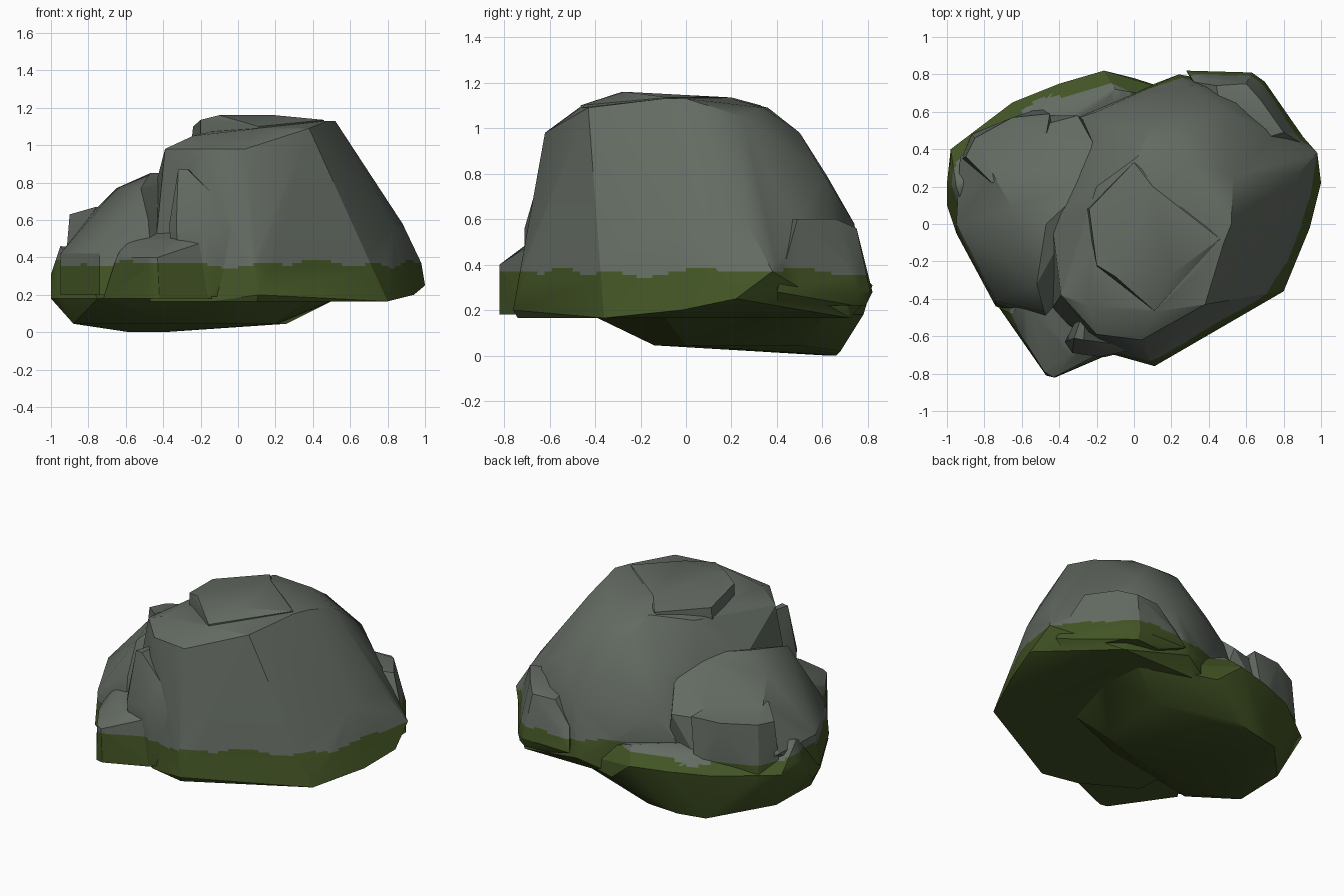
import bpy, bmesh, math

if "Cube" in bpy.data.objects:
    bpy.data.objects.remove(bpy.data.objects["Cube"])


def material(name, rgb):
    m = bpy.data.materials.new(name)
    m.diffuse_color = (*rgb, 1)
    m.use_nodes = True
    m.node_tree.nodes["Principled BSDF"].inputs["Base Color"].default_value = m.diffuse_color
    return m


def chunk(name, sections):
    """Convex piece of stone wrapped round flat cross-sections {height: outline}."""
    bm = bmesh.new()
    for z, outline in sections.items():
        for x, y in outline:
            bm.verts.new((x, y, z))
    res = bmesh.ops.convex_hull(bm, input=bm.verts[:])
    junk = {v for k in ("geom_interior", "geom_unused") for v in res[k]
            if isinstance(v, bmesh.types.BMVert)}
    bmesh.ops.delete(bm, geom=[v for v in junk if v.is_valid], context='VERTS')
    bmesh.ops.recalc_face_normals(bm, faces=bm.faces[:])
    me = bpy.data.meshes.new(name)
    bm.to_mesh(me)
    bm.free()
    ob = bpy.data.objects.new(name, me)
    bpy.context.collection.objects.link(ob)
    return ob


def fuse(target, piece):
    """Join a piece into the target as one solid."""
    bpy.context.view_layer.objects.active = target
    mod = target.modifiers.new("fuse", 'BOOLEAN')
    mod.operation = 'UNION'
    mod.solver = 'EXACT'
    mod.object = piece
    bpy.ops.object.modifier_apply(modifier=mod.name)
    bpy.data.objects.remove(piece)


# Tall main body
rock = chunk("boulder", {
    .165: [(.1, -.74), (.8, -.36), (.68, .72), (.11, .72), (-.5, .5), (-.47, -.5), (-.14, -.69)],
    .20: [(.11, -.76), (.94, -.02), (.11, .75)],
    .25: [(1, .22), (.24, .8)],
    .37: [(.98, .38), (.08, -.73)],
    .58: [(.88, .27), (.84, 0), (.3, .74), (-.2, .6)],
    .79: [(.1, .62), (.48, .61), (-.15, .5), (-.44, .02)],
    .98: [(.04, -.62), (-.2, -.59), (-.39, -.38), (.3, .5), (.08, .5)],
    1.05: [(.53, .25), (-.24, -.44), (-.2, .2)],
    1.09: [(.11, -.47), (.38, -.43), (.3, .34), (.02, .36)],
    1.13: [(.48, -.1), (.52, 0), (.1, .2)]})

# Flat crown with a raised lip on the left
fuse(rock, chunk("crown", {
    .93: [(-.2, -.23), (.12, -.44), (.4, -.05), (-.1, .25), (-.26, .08)],
    1.10: [(.11, -.465), (0, .33), (-.24, .08)],
    1.135: [(-.2, -.22), (.46, -.08), (.1, .2)],
    1.16: [(-.1, -.28), (.2, -.27)]}))

# Low left shoulder
fuse(rock, chunk("left_shoulder", {
    .20: [(-.74, -.44), (-.95, -.05), (-.2, -.3), (-.2, .5), (-.6, .58), (-.45, -.55)],
    .42: [(-.95, 0), (-.74, -.41), (-.93, .36)],
    .60: [(-.3, .58), (-.6, .5), (-.48, -.47)],
    .66: [(-.76, .28)],
    .77: [(-.65, .08), (-.52, -.32), (-.2, .4)],
    .85: [(-.47, 0), (-.2, .25)]}))

# Squared block at the back left
fuse(rock, chunk("back_left_block", {
    .28: [(-.93, .34), (-.87, .48), (-.5, .62), (-.4, .3)],
    .63: [(-.9, .36), (-.85, .46), (-.65, .57), (-.45, .59)],
    .67: [(-.5, .3), (-.76, .22)]}))

# Mossy foot that reaches the ground
fuse(rock, chunk("foot", {
    0: [(-.58, .62), (-.4, .66)],
    .02: [(-.2, .68)],
    .045: [(-.88, -.05), (-.87, .3), (.26, .5), (.2, 0), (-.3, -.14), (-.7, -.14)],
    .18: [(.53, .35), (.5, .62), (.4, -.1), (-.1, -.3), (-.75, -.42), (-.95, -.05), (-1, .1),
          (0, .78)],
    .31: [(-1, .22), (-.98, .4), (-.84, .5), (-.65, .65), (-.4, .75), (-.16, .82)],
    .40: [(-.1, .72), (-.5, .6)],
    .46: [(-.95, .2)]}))

# Pointed knob at the front left
fuse(rock, chunk("front_knob", {
    .18: [(-.47, -.81), (-.42, -.82), (-.57, -.65), (-.72, -.45), (-.14, -.7), (-.3, -.3),
          (-.6, -.3)],
    .40: [(-.43, -.82), (-.48, -.79), (-.6, -.6), (-.65, -.48)],
    .49: [(-.16, -.68), (-.35, -.7), (-.6, -.4)],
    .58: [(-.3, -.4)]}))

# Narrow spire leaning on the front
fuse(rock, chunk("front_spire", {
    .19: [(-.15, -.71), (-.3, -.69), (0, -.65)],
    .56: [(-.37, -.63), (-.18, -.71), (-.33, -.69), (.05, -.66), (-.25, -.4)],
    .87: [(-.32, -.61), (-.27, -.62), (-.25, -.4)]}))

# Lump at the back right
fuse(rock, chunk("back_right_lump", {
    .22: [(.46, .78), (.63, .79), (.7, .74), (.5, .5), (.88, .4)],
    .28: [(.28, .82), (.63, .81), (.7, .76), (.95, .4)],
    .42: [(.32, .76)],
    .56: [(.6, .75), (.44, .74)],
    .60: [(.68, .66), (.8, .49), (.5, .4)]}))

# Two flat colours
rock.data.materials.clear()
rock.data.materials.append(material("grey_stone", (.125, .147, .122)))
rock.data.materials.append(material("moss_green", (.055, .088, .018)))

# Cut a fine band round the moss line so its edge can wander
bm = bmesh.new()
bm.from_mesh(rock.data)
bmesh.ops.triangulate(bm, faces=bm.faces[:])


def cut(faces, co, no):
    geom = set(faces)
    for f in faces:
        geom.update(f.edges)
        geom.update(f.verts)
    bmesh.ops.bisect_plane(bm, geom=list(geom), dist=1e-5, plane_co=co, plane_no=no)


for z in (.34, .355, .37, .385, .40):
    cut(bm.faces[:], (0, 0, z), (0, 0, 1))
for i in range(36):
    a = math.pi * i / 36
    band = [f for f in bm.faces if .34 < f.calc_center_median().z < .40]
    cut(band, (0, 0, 0), (math.sin(a), -math.cos(a), 0))

# Moss below the wandering line, stone above
for f in bm.faces:
    c = f.calc_center_median()
    a = math.atan2(c.y, c.x)
    line = .366 + .012 * math.sin(5 * a) + .01 * math.sin(13 * a + 1)
    f.material_index = 1 if c.z < line else 0
bm.to_mesh(rock.data)
bm.free()

# Soft shading inside each plane, sharp ridges between planes
bpy.ops.object.select_all(action='DESELECT')
rock.select_set(True)
bpy.context.view_layer.objects.active = rock
bpy.ops.object.shade_smooth_by_angle(angle=math.radians(28))
